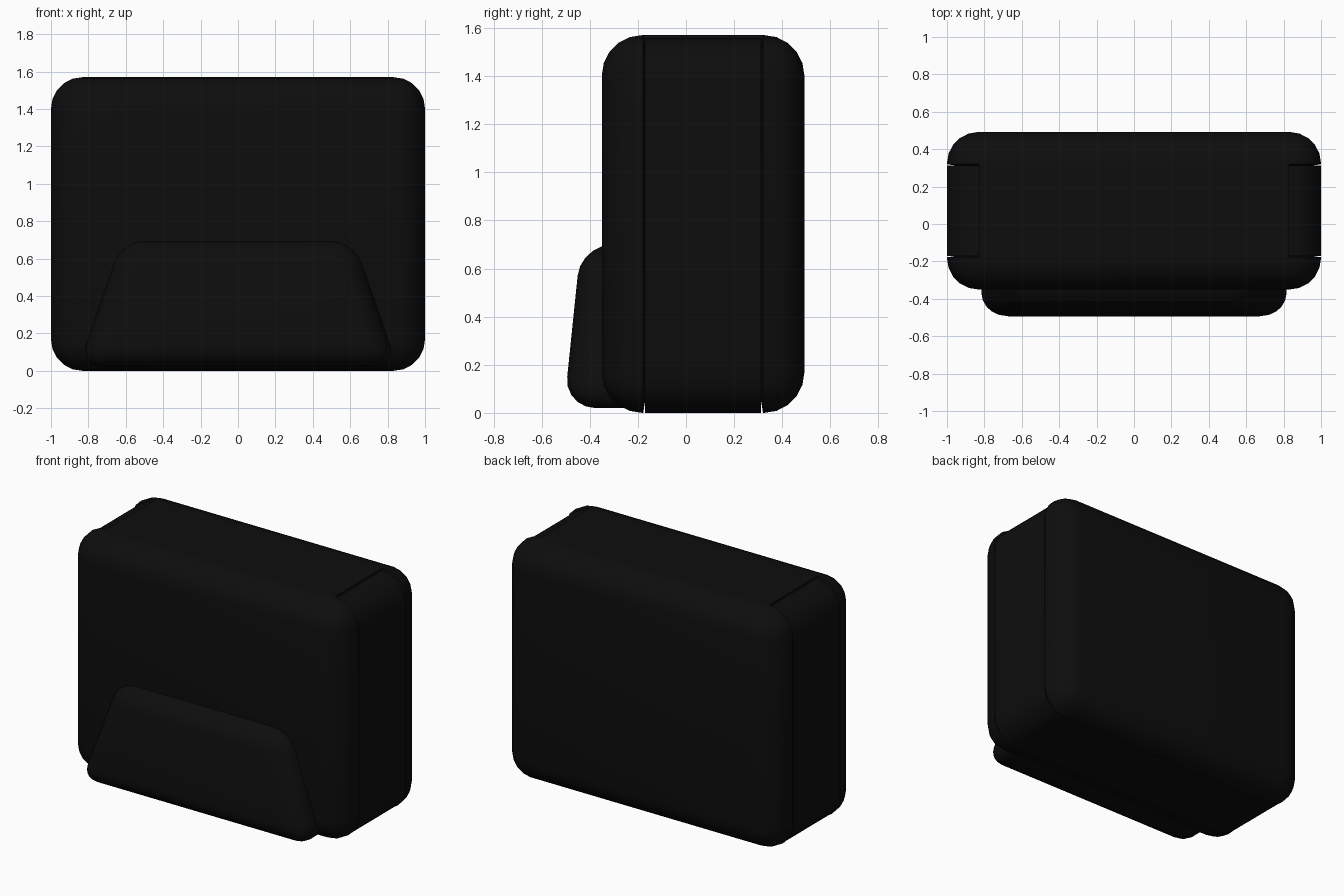
import bpy, bmesh

if "Cube" in bpy.data.objects:
    bpy.data.objects.remove(bpy.data.objects["Cube"])

black = bpy.data.materials.new("black_fabric")
black.diffuse_color = (0.004, 0.004, 0.004, 1)
black.use_nodes = True
black.node_tree.nodes["Principled BSDF"].inputs["Base Color"].default_value = black.diffuse_color


def finish(name, bm):
    bmesh.ops.recalc_face_normals(bm, faces=bm.faces)
    mesh = bpy.data.meshes.new(name)
    bm.to_mesh(mesh)
    bm.free()
    mesh.materials.append(black)
    ob = bpy.data.objects.new(name, mesh)
    bpy.context.collection.objects.link(ob)
    bpy.ops.object.select_all(action='DESELECT')
    bpy.context.view_layer.objects.active = ob
    ob.select_set(True)
    bpy.ops.object.shade_smooth_by_angle()
    return ob


def box(x, y0, y1, z0, z1):
    bm = bmesh.new()
    bmesh.ops.create_cube(bm, size=2)
    for v in bm.verts:
        v.co.x *= x
        v.co.y = y0 if v.co.y < 0 else y1
        v.co.z = z0 if v.co.z < 0 else z1
    return bm


def round_edges(bm, edges, radius, segments=5):
    bmesh.ops.bevel(bm, geom=edges, offset=radius, segments=segments, profile=0.5,
                    affect='EDGES', clamp_overlap=False)


def shell(name, outer, joint):
    # tray shape: every edge rounded except the rim at the joint
    bm = box(1, min(outer, joint), max(outer, joint), 0, 1.57)
    edges = [e for e in bm.edges
             if not all(abs(v.co.y - joint) < 1e-4 for v in e.verts)]
    round_edges(bm, edges, 0.168)
    # rim tapers inwards to leave a narrow seam against the gusset
    rim = [f for f in bm.faces if all(abs(v.co.y - joint) < 1e-4 for v in f.verts)]
    bmesh.ops.recalc_face_normals(bm, faces=bm.faces)
    bmesh.ops.inset_region(bm, faces=rim, thickness=0.05, depth=0.008)
    return finish(name, bm)


# Main body: front and back shells
shell("front_shell", -0.35, -0.178)
shell("back_shell", 0.492, 0.32)

# Gusset running around the sides, with a raised panel along the top
bm = box(1, -0.17, 0.312, 0, 1.557)
edges = [e for e in bm.edges if abs(e.verts[0].co.y - e.verts[1].co.y) > 0.1]
round_edges(bm, edges, 0.175)
finish("side_gusset", bm)
finish("top_panel", box(0.83, -0.178, 0.32, 1.45, 1.57))

# Front pocket: box narrowing upwards, leaning back
bm = box(1, -0.507, -0.2, 0.02, 0.70)
for v in bm.verts:
    top = v.co.z > 0.4
    v.co.x *= 0.625 if top else 0.85
    if top and v.co.y < -0.3:
        v.co.y = -0.437
edges = [e for e in bm.edges if not all(v.co.y > -0.3 for v in e.verts)]
round_edges(bm, edges, 0.13)
finish("front_pocket", bm)
